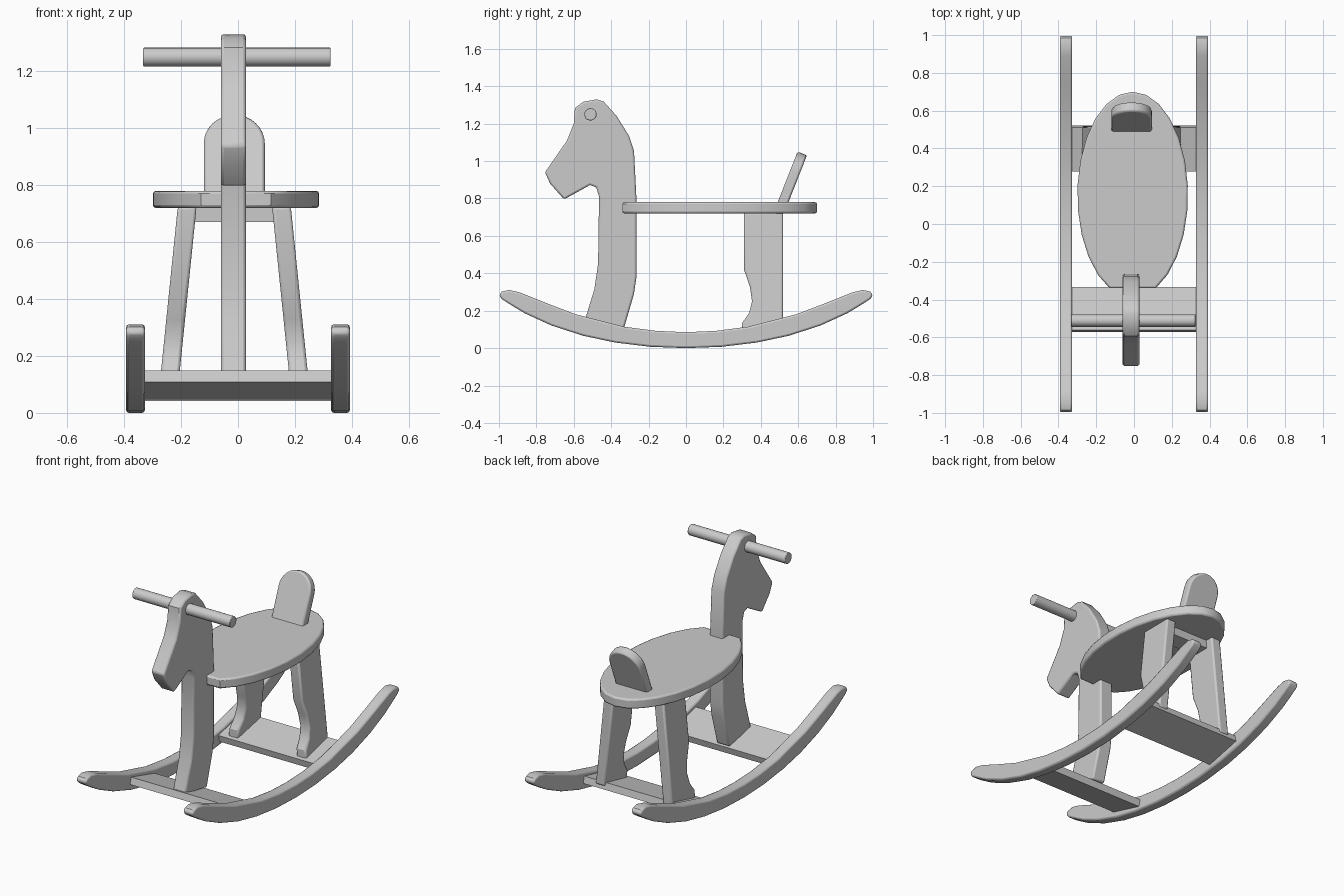
import bpy, bmesh, math
from mathutils import Matrix

if "Cube" in bpy.data.objects:
    bpy.data.objects.remove(bpy.data.objects["Cube"])

CX = -0.013  # the body sits slightly left of the rockers' centre line


def finish(name, bm, bevel):
    bmesh.ops.recalc_face_normals(bm, faces=bm.faces)
    me = bpy.data.meshes.new(name)
    bm.to_mesh(me)
    bm.free()
    ob = bpy.data.objects.new(name, me)
    bpy.context.collection.objects.link(ob)
    if bevel:
        mod = ob.modifiers.new("soft_edges", 'BEVEL')
        mod.width = bevel
        mod.segments = 2
        mod.limit_method = 'ANGLE'
        mod.angle_limit = math.radians(50)
    return ob


def board(name, pts, thick, x=0.0, bevel=0.01, lean=0.0, z_ref=0.0):
    """Extrude a (y, z) profile along x; lean shifts x with height."""
    bm = bmesh.new()
    f = bm.faces.new([bm.verts.new((x - thick / 2, y, z)) for y, z in pts])
    r = bmesh.ops.extrude_face_region(bm, geom=[f])
    vs = [v for v in r["geom"] if isinstance(v, bmesh.types.BMVert)]
    bmesh.ops.translate(bm, verts=vs, vec=(thick, 0, 0))
    for v in bm.verts:
        v.co.x += lean * (v.co.z - z_ref)
    return finish(name, bm, bevel)


def slab(name, pts, z0, z1, matrix=Matrix(), bevel=0.01):
    """Extrude an (x, y) outline from z0 to z1, then place it."""
    bm = bmesh.new()
    f = bm.faces.new([bm.verts.new((x, y, z0)) for x, y in pts])
    r = bmesh.ops.extrude_face_region(bm, geom=[f])
    vs = [v for v in r["geom"] if isinstance(v, bmesh.types.BMVert)]
    bmesh.ops.translate(bm, verts=vs, vec=(0, 0, z1 - z0))
    bm.transform(matrix)
    return finish(name, bm, bevel)


def rect(w, h):
    return [(-w / 2, -h / 2), (w / 2, -h / 2), (w / 2, h / 2), (-w / 2, h / 2)]


# Rockers: half profile mirrored front to back
half = [(0.19, 0.007), (0.38, 0.03), (0.55, 0.066), (0.72, 0.121), (0.86, 0.185),
        (0.94, 0.233), (0.985, 0.262), (1.0, 0.283), (0.985, 0.302), (0.945, 0.311),
        (0.89, 0.298), (0.74, 0.238), (0.59, 0.181), (0.33, 0.114), (0.16, 0.092)]
rocker = [(0, 0.0)] + half + [(0, 0.085)] + [(-y, z) for y, z in reversed(half)]
for side, s in (("left", -1), ("right", 1)):
    board(side + "_rocker", rocker, 0.066, x=0.36 * s)

# Cross planks, tilted to follow the rockers
for name, y, z, ang, w in (("front_plank", -0.453, 0.098, -15.4, 0.235),
                           ("back_plank", 0.4, 0.09, 13, 0.24)):
    m = Matrix.Translation((0, y, z)) @ Matrix.Rotation(math.radians(ang), 4, 'X')
    slab(name, rect(0.68, w), -0.021, 0.021, m, bevel=0)

# Neck and head board
head = [(-0.545, 0.135), (-0.335, 0.095), (-0.278, 0.29), (-0.265, 0.38), (-0.265, 0.8),
        (-0.278, 1.055), (-0.305, 1.135), (-0.37, 1.24), (-0.44, 1.318), (-0.476, 1.33),
        (-0.55, 1.317), (-0.594, 1.283), (-0.6, 1.2), (-0.636, 1.11), (-0.754, 0.94),
        (-0.727, 0.88), (-0.652, 0.795), (-0.513, 0.872), (-0.48, 0.86), (-0.465, 0.81),
        (-0.47, 0.45), (-0.49, 0.315)]
board("neck_and_head", head, 0.088, x=-0.016)

# Handle bar
bm = bmesh.new()
bmesh.ops.create_cone(bm, cap_ends=True, segments=20, radius1=0.033, radius2=0.033, depth=0.658,
                      matrix=Matrix.Translation((-0.004, -0.511, 1.25))
                      @ Matrix.Rotation(math.pi / 2, 4, 'Y'))
finish("handle_bar", bm, 0.003)

# Oval seat with a flat front edge
a0, n = math.radians(-65.2), 22
span = 2 * (math.pi / 2 - a0) 
seat = []
for i in range(n + 1):
    a = a0 + span * i / n
    seat.append((-0.007 + 0.293 * math.cos(a), 0.155 + 0.545 * math.sin(a)))
slab("seat", seat, 0.72, 0.78)

# Backrest: arched slab leaning back
r, top = 0.107, 0.31
arch = [(-r, 0), (r, 0)] + [(r * math.cos(math.pi * i / 16), top - r + r * math.sin(math.pi * i / 16))
                            for i in range(17)]
m = (Matrix.Translation((CX, 0.508, 0.752))
     @ Matrix.Rotation(math.radians(90 - 21.5), 4, 'X'))
slab("backrest", arch, -0.027, 0.027, m)

# Splayed back legs and the rail between them
leg = [(0.31, 0.725), (0.519, 0.725), (0.52, 0.115), (0.30, 0.075), (0.30, 0.134),
       (0.337, 0.187), (0.353, 0.25), (0.342, 0.326), (0.31, 0.42)]
for side, s in (("left", -1), ("right", 1)):
    board(side + "_back_leg", leg, 0.066, x=CX + 0.166 * s, lean=-0.102 * s, z_ref=0.72)
slab("leg_rail", rect(0.31, 0.11), 0.67, 0.721, Matrix.Translation((CX, 0.415, 0)), bevel=0)

# Smooth shading on the gentle curves only
bpy.ops.object.select_all(action='SELECT')
bpy.context.view_layer.objects.active = bpy.data.objects["seat"]
bpy.ops.object.shade_smooth_by_angle(angle=math.radians(30))
